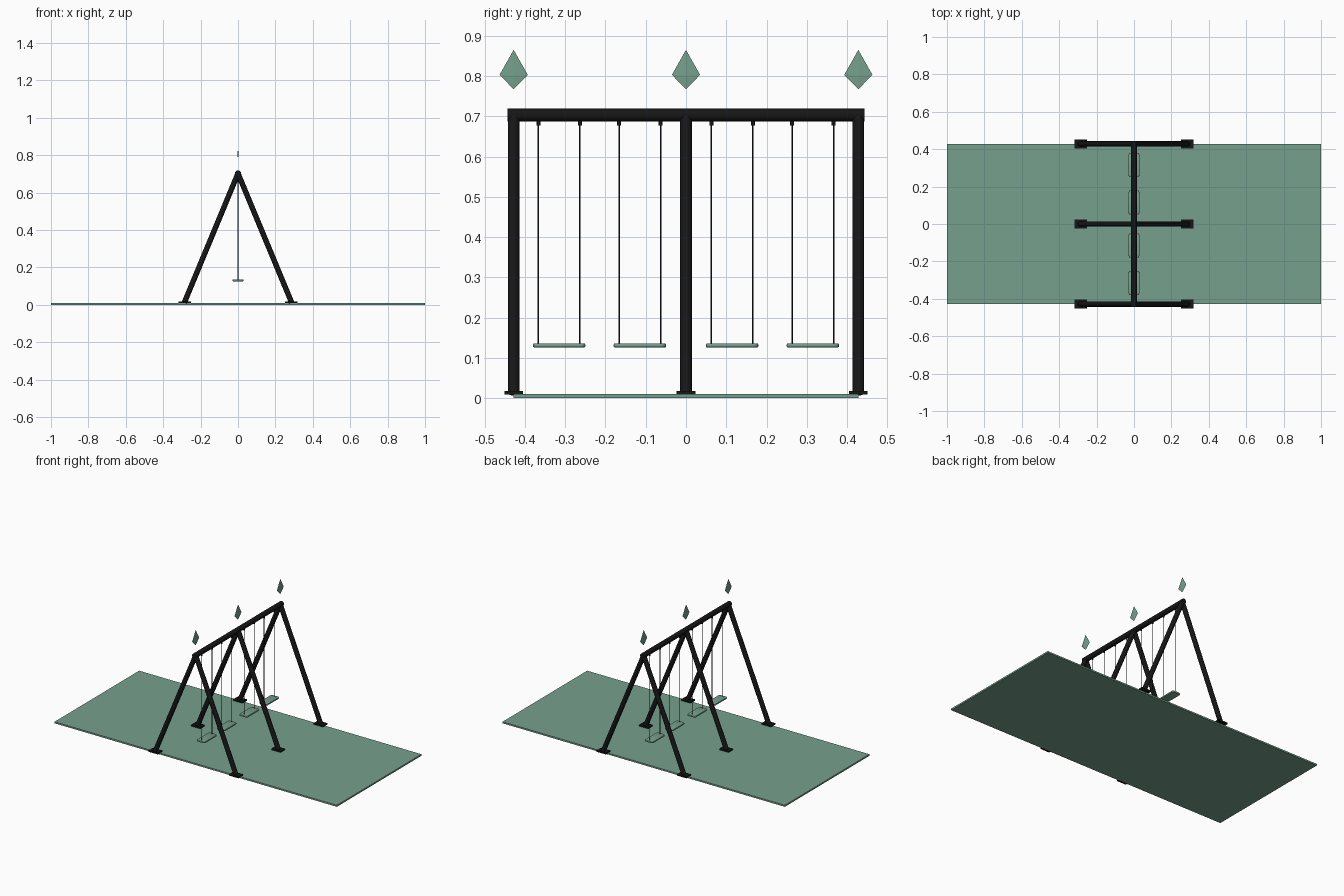
import bpy, bmesh, math
from mathutils import Vector

if "Cube" in bpy.data.objects:
    bpy.data.objects.remove(bpy.data.objects["Cube"])


def material(name, color):
    m = bpy.data.materials.new(name)
    m.diffuse_color = (*color, 1)
    m.use_nodes = True
    m.node_tree.nodes["Principled BSDF"].inputs["Base Color"].default_value = m.diffuse_color
    return m


GREEN = material("sage green", (0.18, 0.35, 0.265))
BLACK = material("black steel", (0.008, 0.008, 0.008))
CHAIN = material("dark chain", (0.012, 0.014, 0.015))


def finish(name, bm, mat, smooth=False):
    bmesh.ops.recalc_face_normals(bm, faces=bm.faces)
    me = bpy.data.meshes.new(name)
    bm.to_mesh(me)
    bm.free()
    me.materials.append(mat)
    ob = bpy.data.objects.new(name, me)
    bpy.context.collection.objects.link(ob)
    if smooth:
        bpy.ops.object.select_all(action='DESELECT')
        ob.select_set(True)
        bpy.context.view_layer.objects.active = ob
        bpy.ops.object.shade_smooth_by_angle(angle=math.radians(40))
    return ob


def box(name, center, size, mat):
    bm = bmesh.new()
    bmesh.ops.create_cube(bm, size=1)
    bmesh.ops.scale(bm, vec=size, verts=bm.verts)
    bmesh.ops.translate(bm, vec=center, verts=bm.verts)
    return finish(name, bm, mat)


def tube(name, a, b, r, mat, sides=16):
    a, b = Vector(a), Vector(b)
    bm = bmesh.new()
    bmesh.ops.create_cone(bm, cap_ends=True, segments=sides, radius1=r, radius2=r,
                          depth=(b - a).length)
    rot = (b - a).to_track_quat('Z', 'Y').to_matrix()
    bmesh.ops.rotate(bm, matrix=rot, verts=bm.verts)
    bmesh.ops.translate(bm, vec=(a + b) / 2, verts=bm.verts)
    return finish(name, bm, mat, True)


def seat(y):
    # flat plank with rounded corners and softened rims
    bm = bmesh.new()
    bmesh.ops.create_cube(bm, size=1)
    bmesh.ops.scale(bm, vec=(0.058, 0.13, 0.010), verts=bm.verts)
    upright = [e for e in bm.edges if abs(e.verts[0].co.z - e.verts[1].co.z) > 0.005]
    bmesh.ops.bevel(bm, geom=upright, offset=0.012, segments=4, profile=0.5, affect='EDGES')
    rims = [e for e in bm.edges if abs(e.verts[0].co.z - e.verts[1].co.z) < 0.001]
    bmesh.ops.bevel(bm, geom=rims, offset=0.003, segments=2, profile=0.5, affect='EDGES')
    bmesh.ops.translate(bm, vec=(0, y, 0.131), verts=bm.verts)
    finish("swing_seat", bm, GREEN, True)


def marker(y):
    # thin floating diamond
    bm = bmesh.new()
    ring = [bm.verts.new(p) for p in
            ((0.002, y, 0.803), (0, y + 0.035, 0.803), (-0.002, y, 0.803), (0, y - 0.035, 0.803))]
    for tip in (bm.verts.new((0, y, 0.865)), bm.verts.new((0, y, 0.767))):
        for i in range(4):
            bm.faces.new((ring[i], ring[(i + 1) % 4], tip))
    finish("diamond_marker", bm, GREEN)


# ground mat and top beam
box("ground_mat", (0, 0, 0.005), (2, 0.856, 0.010), GREEN)
tube("top_beam", (0, -0.443, 0.703), (0, 0.443, 0.703), 0.016, BLACK)

# three A-frames with foot plates and floating diamonds
for y in (-0.428, 0, 0.428):
    for s in (-1, 1):
        tube("frame_leg", (s * 0.287, y, 0.012), (0, y, 0.703), 0.0145, BLACK)
        box("foot_plate", (s * 0.285, y, 0.0135), (0.066, 0.046, 0.009), BLACK)
    marker(y)

# four swings, each hung from two chains
for y in (-0.315, -0.1145, 0.1145, 0.315):
    seat(y)
    for dy in (-0.0515, 0.0515):
        tube("swing_chain", (0, y + dy, 0.131), (0, y + dy, 0.69), 0.0018, CHAIN, 8)
        tube("chain_hanger", (0, y + dy, 0.677), (0, y + dy, 0.692), 0.005, BLACK, 10)
